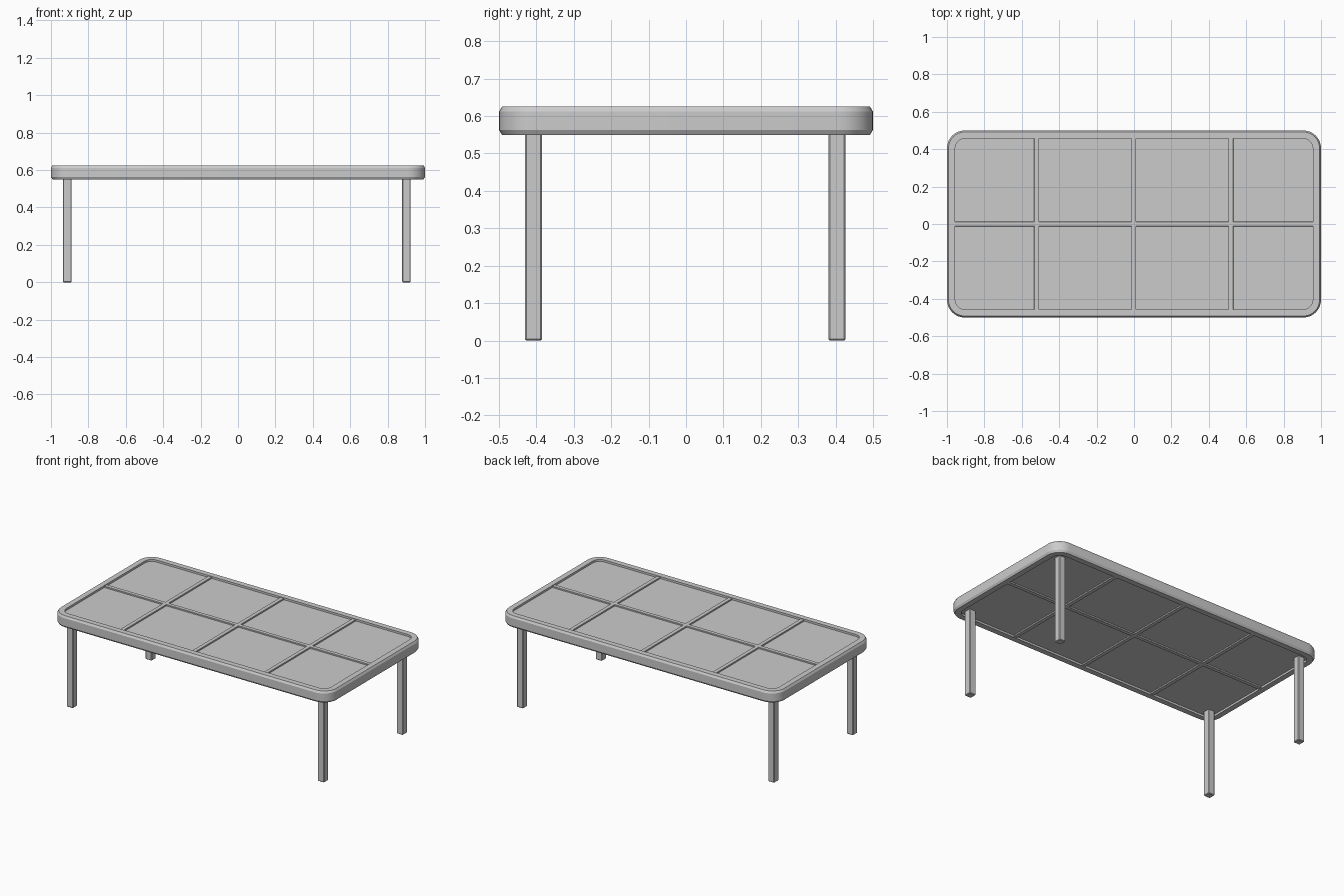
import bpy, bmesh
from math import sin, cos, pi

if "Cube" in bpy.data.objects:
    bpy.data.objects.remove(bpy.data.objects["Cube"])


def rounded_rect(hx, hy, r, n=8):
    """Corner-rounded rectangle outline, anticlockwise."""
    pts = []
    for q, (sx, sy) in enumerate([(1, 1), (-1, 1), (-1, -1), (1, -1)]):
        for i in range(n + 1):
            a = q * pi / 2 + i / n * pi / 2
            pts.append((sx * (hx - r) + r * cos(a), sy * (hy - r) + r * sin(a)))
    return pts


def finish(name, bm):
    bmesh.ops.recalc_face_normals(bm, faces=bm.faces)
    mesh = bpy.data.meshes.new(name)
    bm.to_mesh(mesh)
    bm.free()
    ob = bpy.data.objects.new(name, mesh)
    bpy.context.collection.objects.link(ob)
    bpy.context.view_layer.objects.active = ob
    ob.select_set(True)
    bpy.ops.object.shade_smooth_by_angle()
    ob.select_set(False)
    return ob


def loft(name, sections, closed):
    """Skin rounded rectangles (hx, hy, r, z); closed makes a ring, else capped."""
    bm = bmesh.new()
    rings = [[bm.verts.new((x, y, z)) for x, y in rounded_rect(hx, hy, r)]
             for hx, hy, r, z in sections]
    pairs = list(zip(rings, rings[1:]))
    if closed:
        pairs.append((rings[-1], rings[0]))
    else:
        bm.faces.new(rings[0])
        bm.faces.new(rings[-1])
    for a, b in pairs:
        for i in range(len(a)):
            j = (i + 1) % len(a)
            bm.faces.new((a[i], a[j], b[j], b[i]))
    return finish(name, bm)


def box(name, lo, hi, bevel):
    bm = bmesh.new()
    bmesh.ops.create_cube(bm, size=1)
    for v in bm.verts:
        v.co = [(l + h) / 2 + c * (h - l) for l, h, c in zip(lo, hi, v.co)]
    bmesh.ops.bevel(bm, geom=bm.edges[:], offset=bevel, segments=1, affect='EDGES')
    return finish(name, bm)


BOTTOM, TOP = 0.55, 0.625

# Rounded rim with chamfered outer edges
profile = [(0.044, BOTTOM), (0.008, BOTTOM), (0, BOTTOM + 0.013),
           (0, TOP - 0.013), (0.008, TOP), (0.044, TOP)]
loft("tabletop_rim", [(1 - d, 0.5 - d, max(0.095 - d, 0.035), z) for d, z in profile], True)

# Recessed panel sheet
loft("tabletop_panel", [(0.965, 0.467, 0.04, z) for z in (BOTTOM + 0.013, TOP - 0.013)], False)

# Dividing slats
for i, x in enumerate((-0.521, -0.001, 0.518)):
    box(f"cross_slat_{i}", (x - 0.013, -0.46, BOTTOM + 0.004),
        (x + 0.013, 0.46, TOP - 0.004), 0.001)
box("long_slat", (-0.96, -0.013, BOTTOM + 0.004), (0.96, 0.013, TOP - 0.004), 0.001)

# Legs
for side, x in (("left", -0.913), ("right", 0.9)):
    for end, y in (("front", -0.408), ("back", 0.404)):
        box(f"{end}_{side}_leg", (x - 0.023, y - 0.023, 0),
            (x + 0.023, y + 0.023, BOTTOM + 0.03), 0.004)
